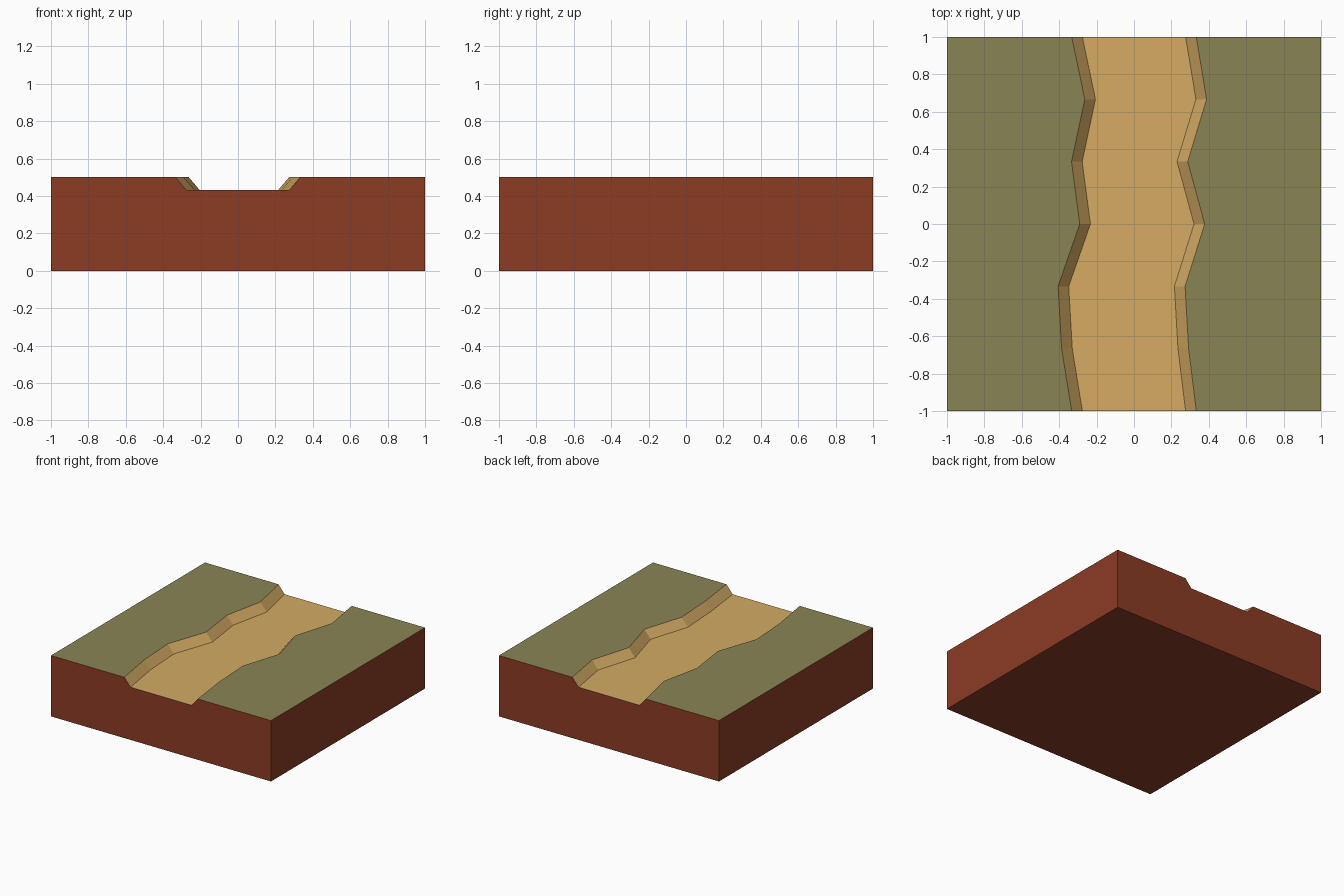
import bpy, bmesh

if "Cube" in bpy.data.objects:
    bpy.data.objects.remove(bpy.data.objects["Cube"])


def srgb(r, g, b):
    def lin(c):
        c /= 255
        return c / 12.92 if c <= 0.04045 else ((c + 0.055) / 1.055) ** 2.4
    return (lin(r), lin(g), lin(b), 1)


TOP, BED, BANK = 0.5, 0.433, 0.057
# Top edges of the left and right banks, from front to back
LEFT = [-0.333, -0.387, -0.406, -0.29, -0.334, -0.263, -0.333]
RIGHT = [0.333, 0.292, 0.273, 0.378, 0.287, 0.388, 0.333]

mesh = bpy.data.meshes.new("path_tile")
tile = bpy.data.objects.new("path_tile", mesh)
bpy.context.collection.objects.link(tile)
for name, col in (("earth", (140, 60, 36)), ("grass", (137, 132, 84)),
                  ("sand", (213, 171, 100))):
    mat = bpy.data.materials.new(name)
    mat.diffuse_color = srgb(*col)
    mat.use_nodes = True
    mat.node_tree.nodes["Principled BSDF"].inputs["Base Color"].default_value = mat.diffuse_color
    mesh.materials.append(mat)

bm = bmesh.new()
# Cross-sections: ground, bank, sunken bed, bank, ground
rows = []
for i, (l, r) in enumerate(zip(LEFT, RIGHT)):
    y = -1 + 2 * i / (len(LEFT) - 1)
    section = [(-1, TOP), (l, TOP), (l + BANK, BED),
               (r - BANK, BED), (r, TOP), (1, TOP)]
    rows.append([bm.verts.new((x, y, z)) for x, z in section])

# Surface strips
for a, b in zip(rows, rows[1:]):
    for k in range(5):
        f = bm.faces.new((a[k], a[k + 1], b[k + 1], b[k]))
        f.material_index = 1 if k in (0, 4) else 2

# Earth walls and underside
fl, fr, br, bl = [bm.verts.new((x, y, 0))
                  for x, y in ((-1, -1), (1, -1), (1, 1), (-1, 1))]
bm.faces.new([fl, fr] + rows[0][::-1])
bm.faces.new([br, bl] + rows[-1])
bm.faces.new([bl, fl] + [r[0] for r in rows])
bm.faces.new([fr, br] + [r[5] for r in rows[::-1]])
bm.faces.new([fl, bl, br, fr])
bmesh.ops.recalc_face_normals(bm, faces=bm.faces)
bm.to_mesh(mesh)
bm.free()
